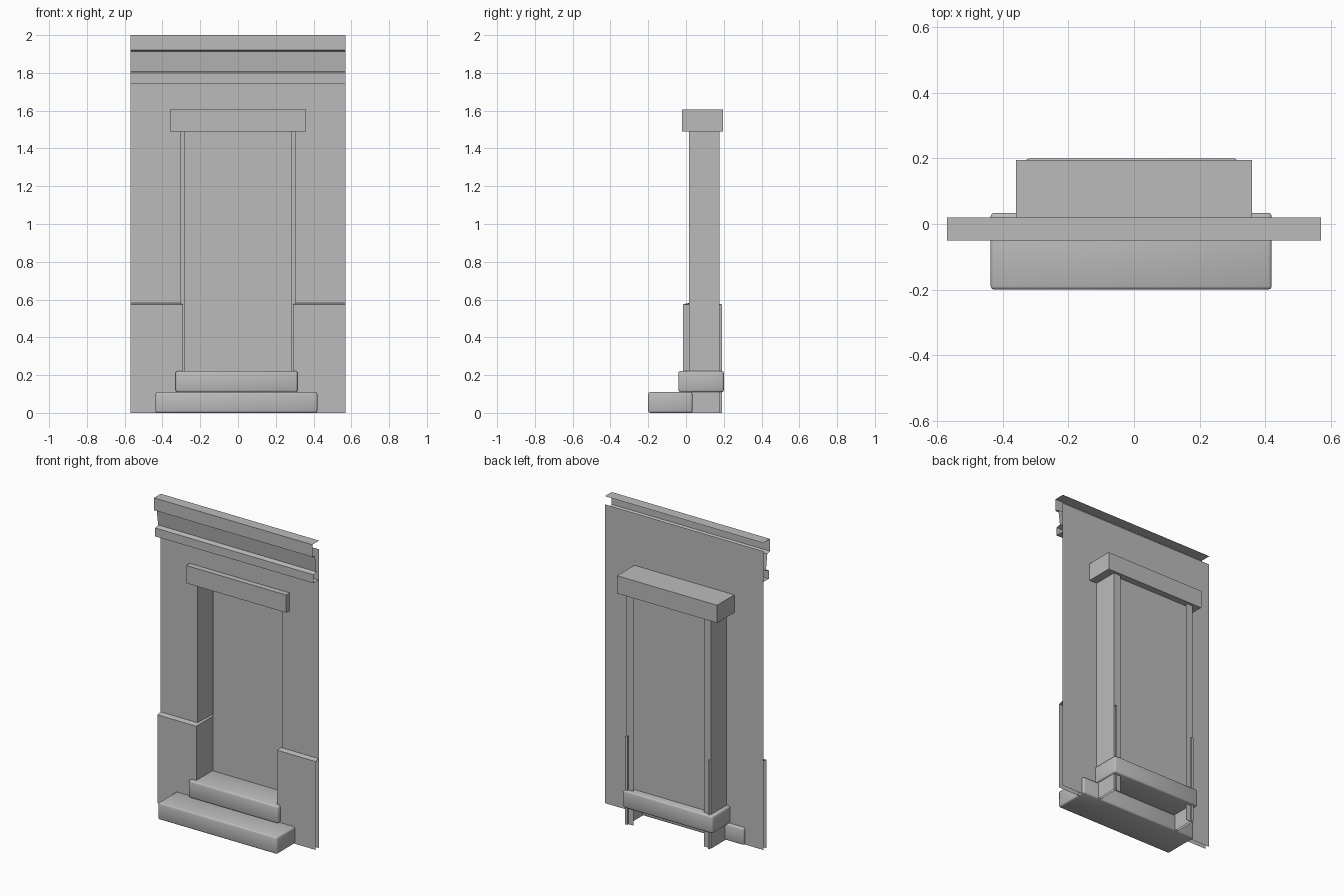
import bpy, bmesh
from mathutils import Vector

cube = bpy.data.objects.get("Cube")
if cube:
    bpy.data.objects.remove(cube, do_unlink=True)

GREY = (0.5, 0.5, 0.5, 1)
stone = bpy.data.materials.new("plain_grey")
stone.use_nodes = True
stone.diffuse_color = GREY
stone.node_tree.nodes["Principled BSDF"].inputs["Base Color"].default_value = GREY


def finish(name, bm, mirror=False):
    mesh = bpy.data.meshes.new(name)
    bm.to_mesh(mesh)
    bm.free()
    mesh.materials.append(stone)
    obj = bpy.data.objects.new(name, mesh)
    bpy.context.collection.objects.link(obj)
    if mirror:
        mod = obj.modifiers.new("Mirror", 'MIRROR')
        mod.use_mirror_merge = False
    return obj


def sweep(bm, path, offset):
    """Extrude an open path of points into a thin sheet."""
    a = [bm.verts.new(p) for p in path]
    b = [bm.verts.new(Vector(p) + Vector(offset)) for p in path]
    for i in range(len(path) - 1):
        bm.faces.new((a[i], a[i + 1], b[i + 1], b[i]))
    return b


def upright(name, plan, z0, z1, mirror=True):
    bm = bmesh.new()
    sweep(bm, [(x, y, z0) for x, y in plan], (0, 0, z1 - z0))
    return finish(name, bm, mirror)


def block(name, lo, hi, bevel=0):
    bm = bmesh.new()
    bmesh.ops.create_cube(bm, size=1)
    for v in bm.verts:
        v.co = [(l + h) / 2 + c * (h - l) for l, h, c in zip(lo, hi, v.co)]
    if bevel:
        bmesh.ops.bevel(bm, geom=bm.edges[:], offset=bevel, segments=2,
                        affect='EDGES', profile=0.5)
        for f in bm.faces:
            f.smooth = True
    return finish(name, bm)


W = 0.57        # half width of the wall
D = 0.305       # half width of the doorway
WALL_Y = 0.017

# Wall around the doorway
upright("wall_side", [(D, WALL_Y), (W, WALL_Y)], 0, 1.5)
upright("wall_top", [(-W, WALL_Y), (W, WALL_Y)], 1.5, 1.945, mirror=False)

# Deep door reveal with its narrow rear return, and the door panel
upright("door_jamb", [(0.255, 0.177), (D, 0.177), (D, WALL_Y)], 0, 1.5)
upright("door_panel", [(-0.285, 0.152), (0.285, 0.152)], 0.15, 1.5, mirror=False)

# Lower wall cladding that wraps into the reveal, with a sloping ledge
bm = bmesh.new()
plan = [(D, 0.19), (0.29, 0.19), (0.29, -0.015), (W, -0.015)]
top = sweep(bm, [(x, y, 0) for x, y in plan], (0, 0, 0.575))
back = bm.verts.new((W, WALL_Y, 0.582))
corner = bm.verts.new((D, WALL_Y, 0.582))
bm.faces.new((top[2], top[3], back, corner))
bm.faces.new((top[1], top[2], corner, top[0]))
finish("lower_cladding", bm, mirror=True)

# Lintel
block("lintel", (-0.36, -0.02, 1.49), (0.36, 0.195, 1.605))

# Cornice sheet: fascia, tapered frieze and lower band
bm = bmesh.new()
profile = [(0.02, 2), (-0.05, 2), (-0.05, 1.92), (-0.022, 1.913),
           (-0.008, 1.808), (-0.038, 1.8), (-0.038, 1.745), (WALL_Y, 1.745)]
sweep(bm, [(-W, y, z) for y, z in profile], (2 * W, 0, 0))
finish("cornice", bm)

# Softly rounded door steps
block("lower_step", (-0.437, -0.2, 0), (0.42, 0.034, 0.11), 0.01)
block("upper_step", (-0.33, -0.04, 0.11), (0.315, 0.2, 0.222), 0.01)
